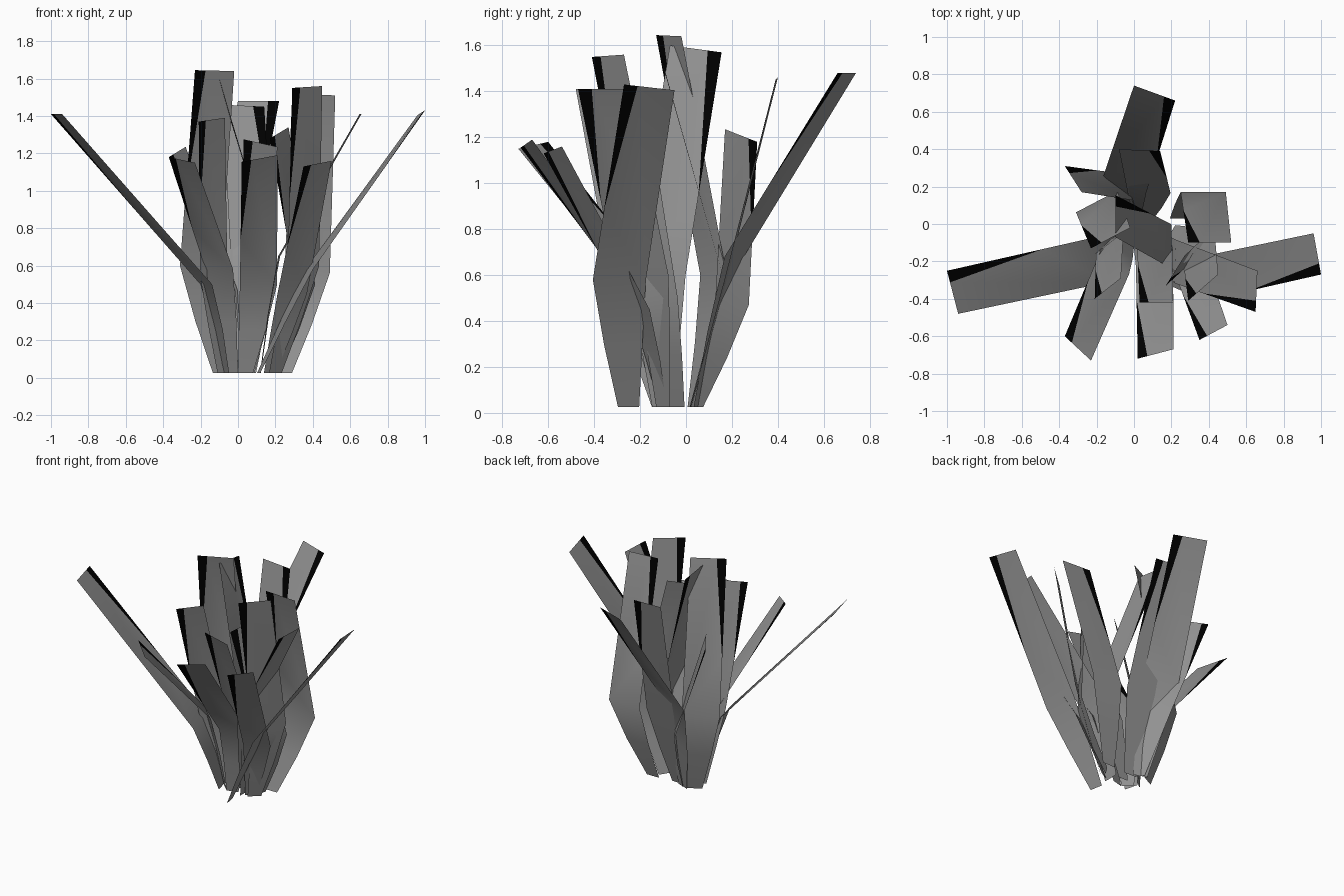
import bpy
from mathutils import Vector as V

if "Cube" in bpy.data.objects:
    bpy.data.objects.remove(bpy.data.objects["Cube"])

# Two flat colours: leaf grey and dark leaf margin
def material(name, c):
    m = bpy.data.materials.new(name)
    m.diffuse_color = (c, c, c, 1)
    m.use_nodes = True
    m.node_tree.nodes["Principled BSDF"].inputs["Base Color"].default_value = m.diffuse_color
    return m

grey = material("leaf_grey", 0.29)
black = material("leaf_margin_black", 0.0)


# One bent blade: narrow root, wide middle, straight outer part with a dark wedge on its left edge
def blade(name, tip_l, tip_r, mid, root):
    tl, tr = V(tip_l), V(tip_r)
    across = tr - tl
    flat = V((across.x, across.y, 0))
    mid, root = V(mid), V((root[0], root[1], 0.025))
    low = root.lerp(mid, 0.52) + (mid - (tl + tr) / 2).normalized() * 0.02
    verts = []
    for centre, scale in ((root, 0.42), (low, 0.76), (mid, 1.05)):
        verts += [centre - flat * scale / 2, centre + flat * scale / 2]
    edge = verts[4].lerp(tl, 0.36)
    inner = tl.lerp(tr, 0.27)
    verts += [edge, tl, inner, tr]
    faces = [(0, 1, 3, 2), (2, 3, 5, 4), (4, 5, 9, 8, 6), (6, 8, 7)]
    me = bpy.data.meshes.new(name)
    me.from_pydata([tuple(v) for v in verts], [], faces)
    me.materials.append(grey)
    me.materials.append(black)
    me.polygons[3].material_index = 1
    for p in me.polygons:
        p.use_smooth = True
    ob = bpy.data.objects.new(name, me)
    bpy.context.collection.objects.link(ob)


# Wide spreading blades
blade("left_long_blade", (-1, -.25, 1.41), (-.94, -.48, 1.41), (-.17, -.19, .5), (-.06, -.1))
blade("right_long_blade", (1, -.27, 1.43), (.96, -.05, 1.405), (.38, -.29, .58), (.11, -.25))
blade("back_long_blade", (.22, .66, 1.48), (0, .74, 1.48), (-.05, .21, .68), (-.01, .05))
blade("right_inner_blade", (.65, -.47, 1.41), (.66, -.25, 1.41), (.22, -.2, .65), (.12, -.08))

# Short front blades
blade("front_right_blade", (.35, -.62, 1.13), (.5, -.54, 1.16), (.29, -.2, .45), (.17, -.1))
blade("front_middle_blade", (.02, -.72, 1.155), (.21, -.67, 1.19), (.11, -.2, .5), (.04, -.12))
blade("front_left_blade", (-.37, -.6, 1.18), (-.23, -.73, 1.15), (-.1, -.2, .58), (-.03, -.1))
blade("front_centre_blade", (.03, -.42, 1.275), (.21, -.42, 1.235), (.11, -.1, .5), (.05, -.05))

# Back blades
blade("back_inner_blade", (.14, .39, 1.45), (-.08, .4, 1.46), (.08, .17, .57), (.05, .02))
blade("back_left_blade", (-.37, .31, 1.18), (-.28, .17, 1.235), (-.05, .2, .47), (-.01, .045))

# Tall upright blades
blade("tall_front_right_blade", (.29, -.41, 1.55), (.45, -.27, 1.56), (.35, -.15, .6), (.2, -.1))
blade("tall_right_blade", (.29, -.1, 1.52), (.52, -.1, 1.51), (.37, .17, .56), (.24, .03))
blade("tall_centre_blade", (-.1, .155, 1.57), (-.1, -.07, 1.6), (.2, -.12, .6), (.12, -.1))
blade("tall_left_blade", (-.23, -.13, 1.645), (-.02, -.02, 1.64), (-.2, .12, .6), (-.09, .03))
blade("upright_left_blade", (-.21, -.4, 1.37), (-.07, -.29, 1.39), (-.13, -.1, .55), (-.08, -.05))
blade("upright_centre_blade", (.17, -.33, 1.28), (.27, -.17, 1.34), (.36, -.12, .5), (.2, -.04))
